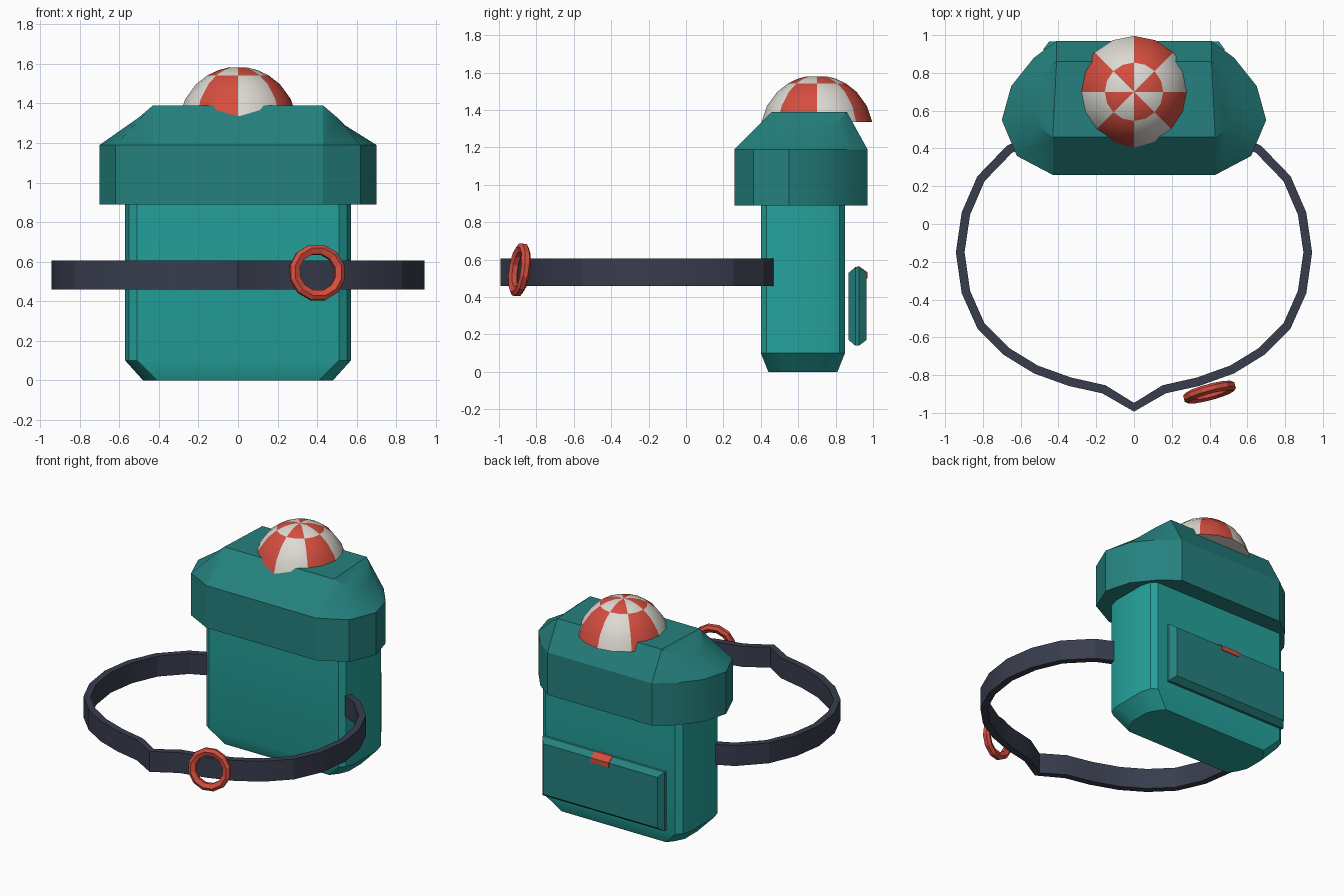
import bpy, bmesh, math
from mathutils import Matrix, Vector

if "Cube" in bpy.data.objects:
    bpy.data.objects.remove(bpy.data.objects["Cube"])


def material(name, rgb):
    m = bpy.data.materials.new(name)
    m.diffuse_color = (*rgb, 1)
    m.use_nodes = True
    m.node_tree.nodes["Principled BSDF"].inputs["Base Color"].default_value = m.diffuse_color
    return m


TEAL = material("bright teal", (0.018, 0.36, 0.33))
DARK = material("dark teal", (0.018, 0.22, 0.21))
NAVY = material("navy strap", (0.04, 0.047, 0.075))
RED = material("red", (0.66, 0.075, 0.05))
WHITE = material("off white", (0.72, 0.70, 0.64))


def finish(name, bm, mats, angle=None):
    bmesh.ops.recalc_face_normals(bm, faces=bm.faces[:])
    me = bpy.data.meshes.new(name)
    bm.to_mesh(me)
    bm.free()
    for m in mats:
        me.materials.append(m)
    ob = bpy.data.objects.new(name, me)
    bpy.context.collection.objects.link(ob)
    if angle:
        bpy.ops.object.select_all(action='DESELECT')
        ob.select_set(True)
        bpy.context.view_layer.objects.active = ob
        bpy.ops.object.shade_smooth_by_angle(angle=math.radians(angle))
    return ob


def mirrored(half):
    """Right half, front to back, mirrored into a closed ring."""
    return half + [(-p[0], *p[1:]) for p in reversed(half)]


def loft(bm, rings):
    rows = [[bm.verts.new(p) for p in r] for r in rings]
    n = len(rows[0])
    for a, b in zip(rows, rows[1:]):
        for i in range(n):
            j = (i + 1) % n
            bm.faces.new((a[i], a[j], b[j], b[i]))
    bm.faces.new(list(reversed(rows[0])))
    return rows


def at(half, z):
    return mirrored([(x, y, z) for x, y in half])


# Pack body with a chamfered bottom
body = [(.51, .40), (.55, .43), (.57, .50), (.57, .75), (.55, .82), (.51, .85)]
foot = [(.41, .44), (.45, .49), (.48, .56), (.48, .70), (.45, .76), (.41, .81)]
bm = bmesh.new()
rows = loft(bm, [at(foot, 0), at(body, .10), at(body, .95)])
bm.faces.new(rows[-1])
finish("pack_body", bm, [TEAL], 30)

# Overhanging lid with drooping ends
rim = [(.43, .26), (.62, .36), (.70, .55), (.65, .73), (.53, .88), (.41, .97)]
crown = mirrored([(.43, .46, 1.39), (.50, .51, 1.33), (.54, .60, 1.29),
                  (.53, .70, 1.29), (.49, .80, 1.33), (.41, .86, 1.39)])
bm = bmesh.new()
rows = loft(bm, [at(rim, .89), at(rim, 1.19), crown])
t = rows[-1]
bm.faces.new((t[0], t[5], t[6], t[11]))
bm.faces.new(t[0:6])
bm.faces.new(t[6:12])
finish("pack_lid", bm, [DARK], 25)

# Checkered dome on the lid
R, CY, CZ, SEG = .30, .70, 1.285, 16
bm = bmesh.new()
levels = []
for e in (10, 27, 45, 59, 70, 80):
    e = math.radians(e)
    levels.append([(R * math.cos(e) * math.cos(k * math.tau / SEG),
                    CY + R * math.cos(e) * math.sin(k * math.tau / SEG),
                    CZ + R * math.sin(e)) for k in range(SEG)])
rows = loft(bm, levels)
pole = bm.verts.new((0, CY, CZ + R - .005))
for i in range(SEG):
    bm.faces.new((rows[-1][i], rows[-1][(i + 1) % SEG], pole))
for f in bm.faces:
    c = f.calc_center_median() - Vector((0, CY, 0))
    sector = int((math.degrees(math.atan2(c.y, c.x)) + 360) % 360 // 45)
    red = sector % 2 == 1
    if c.xy.length < .13:
        red = not red
    f.material_index = 0 if red and len(f.verts) < 5 else 1
finish("dome", bm, [RED, WHITE], 35)

# Waist strap looping in front, with a pointed middle
strap = [(0, -.97), (.16, -.875), (.34, -.835), (.52, -.77), (.675, -.675),
         (.81, -.54), (.89, -.36), (.92, -.15), (.89, .055), (.81, .24),
         (.66, .395), (.50, .47)]
path = [(-x, y) for x, y in reversed(strap[1:])] + strap
T = .023
bm = bmesh.new()
prev = first = None
for i, (x, y) in enumerate(path):
    a, b = path[max(i - 1, 0)], path[min(i + 1, len(path) - 1)]
    d = Vector((b[0] - a[0], b[1] - a[1])).normalized()
    nx, ny = d.y * T, -d.x * T
    cur = [bm.verts.new((x + s * nx, y + s * ny, z))
           for s, z in ((1, .46), (1, .605), (-1, .605), (-1, .46))]
    if prev:
        for k in range(4):
            m = (k + 1) % 4
            bm.faces.new((prev[k], prev[m], cur[m], cur[k]))
    else:
        bm.faces.new(cur)
    prev = cur
bm.faces.new(prev)
finish("waist_strap", bm, [NAVY], 20)

# Ring buckle hanging on the strap
bm = bmesh.new()
section = [(.145, -.012), (.145, .012), (.125, .026), (.095, .014),
           (.095, -.014), (.125, -.026)]
N = 12
loops = []
for k in range(N):
    a = math.tau * (k + .5) / N
    loops.append([bm.verts.new((r * math.cos(a), y, r * math.sin(a)))
                  for r, y in section])
for k in range(N):
    p, q = loops[k], loops[(k + 1) % N]
    for i in range(6):
        j = (i + 1) % 6
        bm.faces.new((p[i], p[j], q[j], q[i]))
bm.transform(Matrix.Translation((.40, -.89, .545))
             @ Matrix.Rotation(math.radians(15), 4, 'Z')
             @ Matrix.Rotation(math.radians(-8), 4, 'X'))
finish("ring_buckle", bm, [RED])

# Back pocket: bevelled slab just off the body
bm = bmesh.new()
slab = []
for y, w, lo, hi in ((.87, .45, .17, .53), (.905, .48, .14, .56),
                     (.925, .48, .14, .56), (.965, .45, .17, .53)):
    slab.append([(-w, y, lo), (w, y, lo), (w, y, hi), (-w, y, hi)])
rows = loft(bm, slab)
bm.faces.new(rows[-1])
finish("back_pocket", bm, [DARK])

# Red clasp wrapping the pocket's upper edge
bm = bmesh.new()
prof = [(.915, .50), (.97, .50), (.97, .533), (.928, .563), (.915, .563)]
rows = loft(bm, [[(x, y, z) for y, z in prof] for x in (-.07, .07)])
bm.faces.new(rows[-1])
finish("pocket_clasp", bm, [RED])
